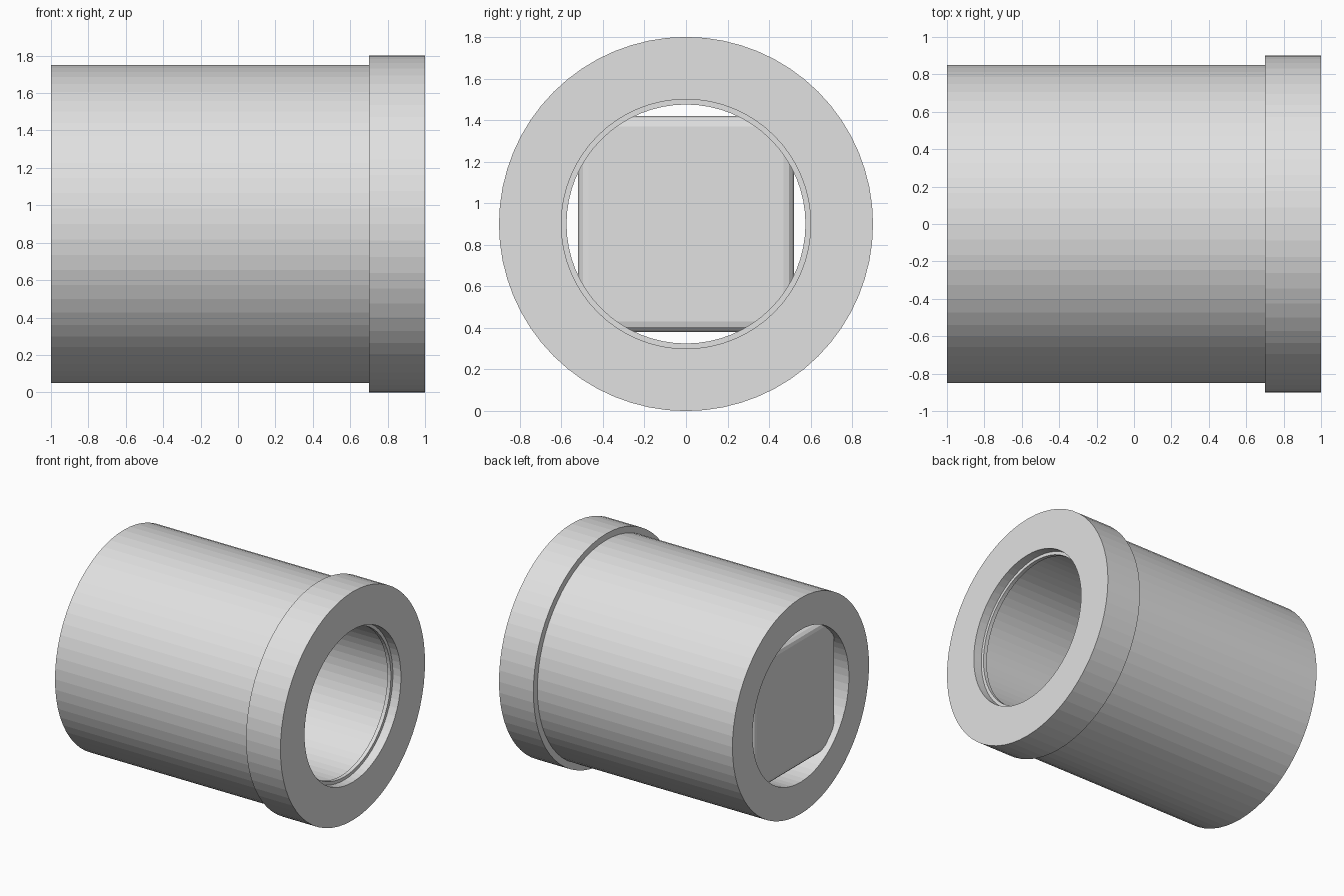
import bpy
import bmesh
import math

SIDES = 64
AXIS_Z = 0.9

old = bpy.data.objects.get("Cube")
if old:
    bpy.data.objects.remove(old, do_unlink=True)

grey = bpy.data.materials.new("light_grey")
grey.use_nodes = True
colour = (0.75, 0.75, 0.75, 1)
grey.diffuse_color = colour
grey.node_tree.nodes["Principled BSDF"].inputs["Base Color"].default_value = colour


def finish(name, bm):
    """Turn a bmesh into a flat shaded object on the tube axis."""
    bmesh.ops.recalc_face_normals(bm, faces=bm.faces)
    mesh = bpy.data.meshes.new(name)
    bm.to_mesh(mesh)
    bm.free()
    mesh.materials.append(grey)
    obj = bpy.data.objects.new(name, mesh)
    obj.location.z = AXIS_Z
    bpy.context.collection.objects.link(obj)
    return obj


def lathe(name, profile):
    """Revolve a closed (x, radius) profile around the x axis."""
    bm = bmesh.new()
    rings = []
    for i in range(SIDES):
        a = math.tau * i / SIDES
        rings.append([bm.verts.new((x, r * math.cos(a), r * math.sin(a)))
                      for x, r in profile])
    count = len(profile)
    for i, ring in enumerate(rings):
        following = rings[(i + 1) % SIDES]
        for j in range(count):
            k = (j + 1) % count
            bm.faces.new((ring[j], ring[k], following[k], following[j]))
    return finish(name, bm)


# Hollow body with a wider collar at one end
lathe("flanged_tube", [(-1, 0.6), (-1, 0.85), (0.7, 0.85),
                       (0.7, 0.9), (1, 0.9), (1, 0.6)])

# Thin lip just inside the collar end of the bore
lathe("inner_lip", [(0.9, 0.575), (0.9, 0.61), (0.93, 0.61), (0.93, 0.575)])

# Rounded block wedged in the far end of the bore
bm = bmesh.new()
bmesh.ops.create_cube(bm, size=1.04)
bmesh.ops.bevel(bm, geom=bm.edges[:], offset=0.05, segments=3,
                profile=0.5, affect='EDGES')
block = finish("inner_block", bm)
block.location.x = -0.43
